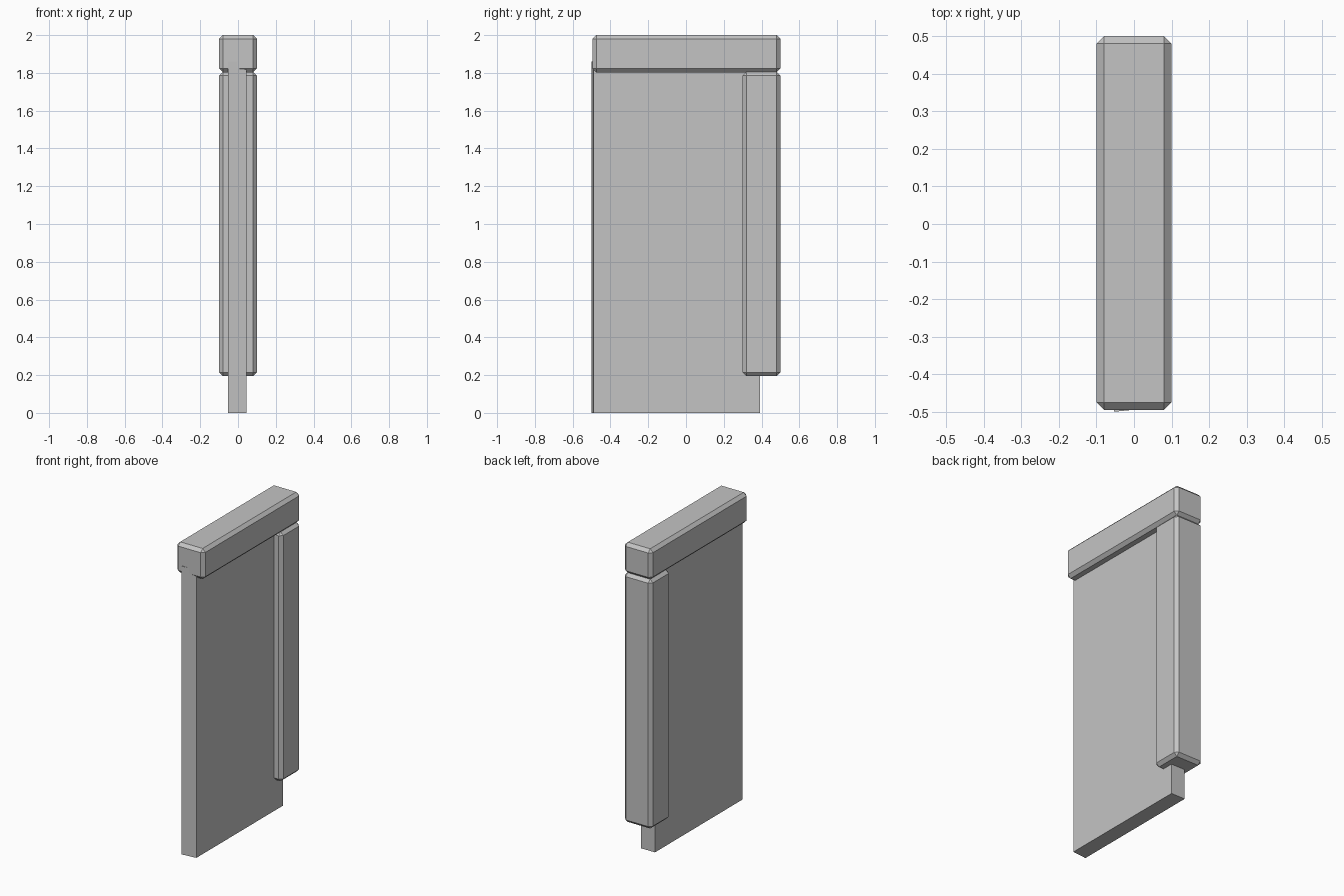
import bpy

cube = bpy.data.objects.get("Cube")
if cube:
    bpy.data.objects.remove(cube, do_unlink=True)

grey = bpy.data.materials.new("plain_grey")
grey.use_nodes = True
colour = (0.55, 0.55, 0.55, 1)
grey.diffuse_color = colour
grey.node_tree.nodes["Principled BSDF"].inputs["Base Color"].default_value = colour


def box(name, low, high, chamfer=0):
    """Box between two corners, with optional flat chamfered edges."""
    bpy.ops.mesh.primitive_cube_add(size=1)
    obj = bpy.context.object
    obj.name = name
    for v in obj.data.vertices:
        v.co = [b if c > 0 else a for a, b, c in zip(low, high, v.co)]
    obj.data.materials.append(grey)
    if chamfer:
        bevel = obj.modifiers.new("chamfer", 'BEVEL')
        bevel.width = chamfer
        bevel.segments = 1
    return obj


# Thin upright panel, its front edge slightly skewed
panel = box("panel", (-0.053, -0.5, 0), (0.046, 0.392, 1.86))
for v in panel.data.vertices:
    if v.co.x > 0 and v.co.y < 0:
        v.co.y += 0.01

# Chamfered top rail and rear post
box("top_rail", (-0.1, -0.495, 1.803), (0.1, 0.5, 2), 0.02)
box("rear_post", (-0.1, 0.3, 0.195), (0.1, 0.5, 1.805), 0.02)
